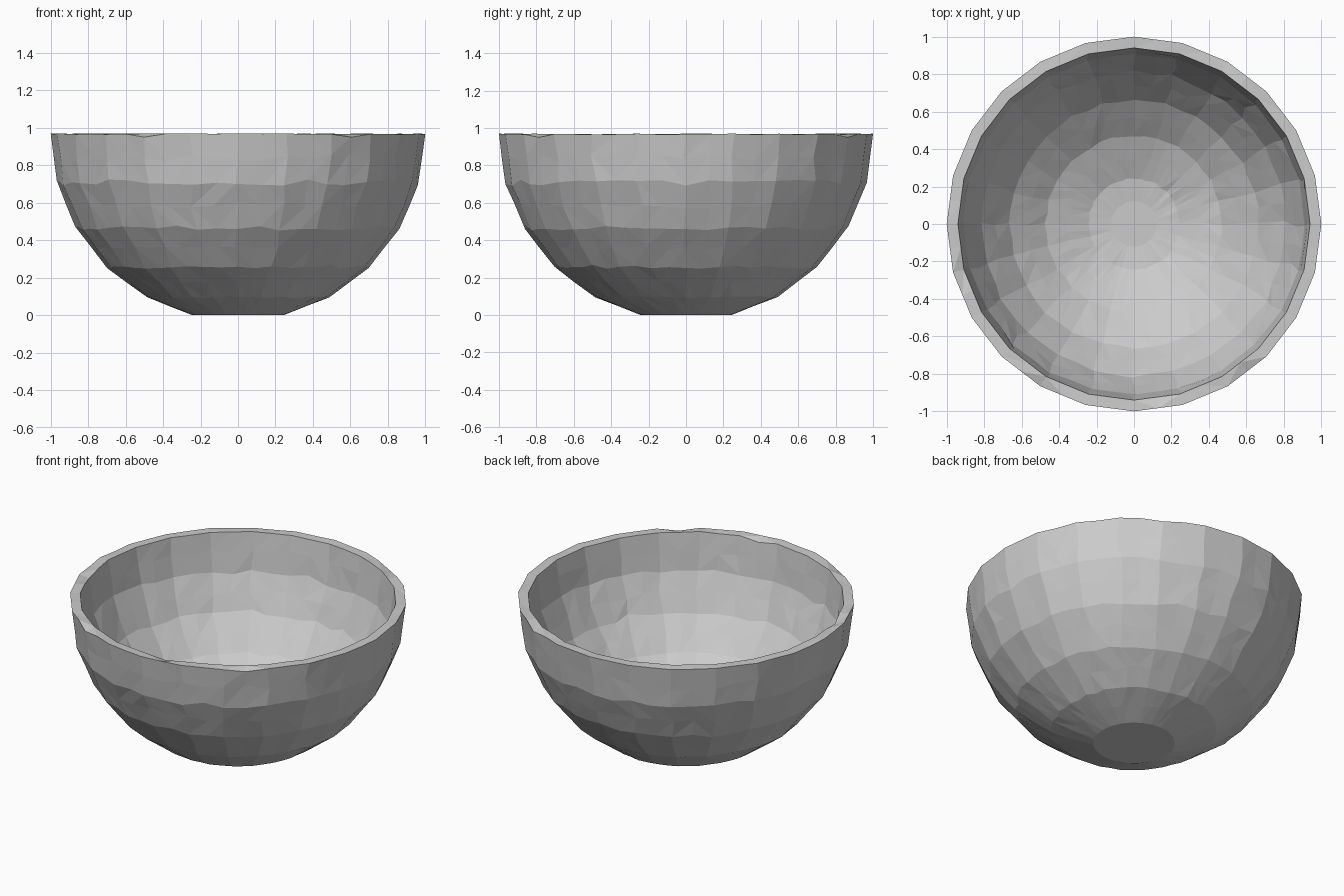
import bpy, bmesh, random
from math import sin, cos, acos, pi
from mathutils import Vector

if "Cube" in bpy.data.objects:
    bpy.data.objects.remove(bpy.data.objects["Cube"])

random.seed(4)
CZ = 0.97          # height of the rim / sphere centre
SEG = 48           # every second column is a true corner of the outline
bm = bmesh.new()


def on_sphere(r, step, i, j):
    a, t = step * i, 2 * pi * j / SEG
    return Vector((r * cos(a) * cos(t), r * cos(a) * sin(t), CZ - r * sin(a)))


def shell_point(r, step, i, j):
    # in-between points lie on the chords so the facets stay broad
    rows = {i - i % 2, i + i % 2}
    cols = {j - j % 2, j + j % 2}
    pts = [on_sphere(r, step, a, b) for a in rows for b in cols]
    return sum(pts, Vector()) / len(pts)


def shell(r, step, rings):
    grid = []
    for i in range(rings + 1):
        row = []
        for j in range(SEG):
            p = shell_point(r, step, i, j)
            if 0 < i < rings:
                # uneven, slightly worn facets
                d = p - Vector((0, 0, CZ))
                slide = Vector([random.uniform(-0.018, 0.018) * cos(step * i)
                                for _ in range(3)])
                d = (d + slide).normalized() * (d.length + random.uniform(-0.001, 0.003))
                p = d + Vector((0, 0, CZ))
            row.append(bm.verts.new(p))
        grid.append(row)
    for a, b in zip(grid, grid[1:]):
        bridge(a, b)
    return grid


def bridge(a, b):
    for j in range(SEG):
        k = (j + 1) % SEG
        q = (a[j], a[k], b[k], b[j])
        s = random.randint(0, 1)
        bm.faces.new((q[s], q[s + 1], q[s + 2]))
        bm.faces.new((q[s], q[s + 2], q[(s + 3) % 4]))


# outer wall with flat foot
outer = shell(1.0, acos(0.243) / 10, 10)
for v in outer[-1]:
    v.co.z = 0
bm.faces.new(outer[-1])

# inner wall closed by a small cap at the bottom
inner = shell(0.94, pi / 2 / 12, 11)
bm.faces.new(inner[-1])

# rim with a few small chips
bridge(outer[0], inner[0])
for v in outer[0] + inner[0]:
    v.co.z = CZ - random.uniform(0, 0.005)
for deg, row in ((60, outer), (192, inner), (237, outer), (307, outer), (280, inner)):
    row[0][round(deg / 360 * SEG) % SEG].co.z = CZ - 0.02

bmesh.ops.recalc_face_normals(bm, faces=bm.faces)
mesh = bpy.data.meshes.new("bowl")
bm.to_mesh(mesh)
bm.free()
bowl = bpy.data.objects.new("bowl", mesh)
bpy.context.collection.objects.link(bowl)
